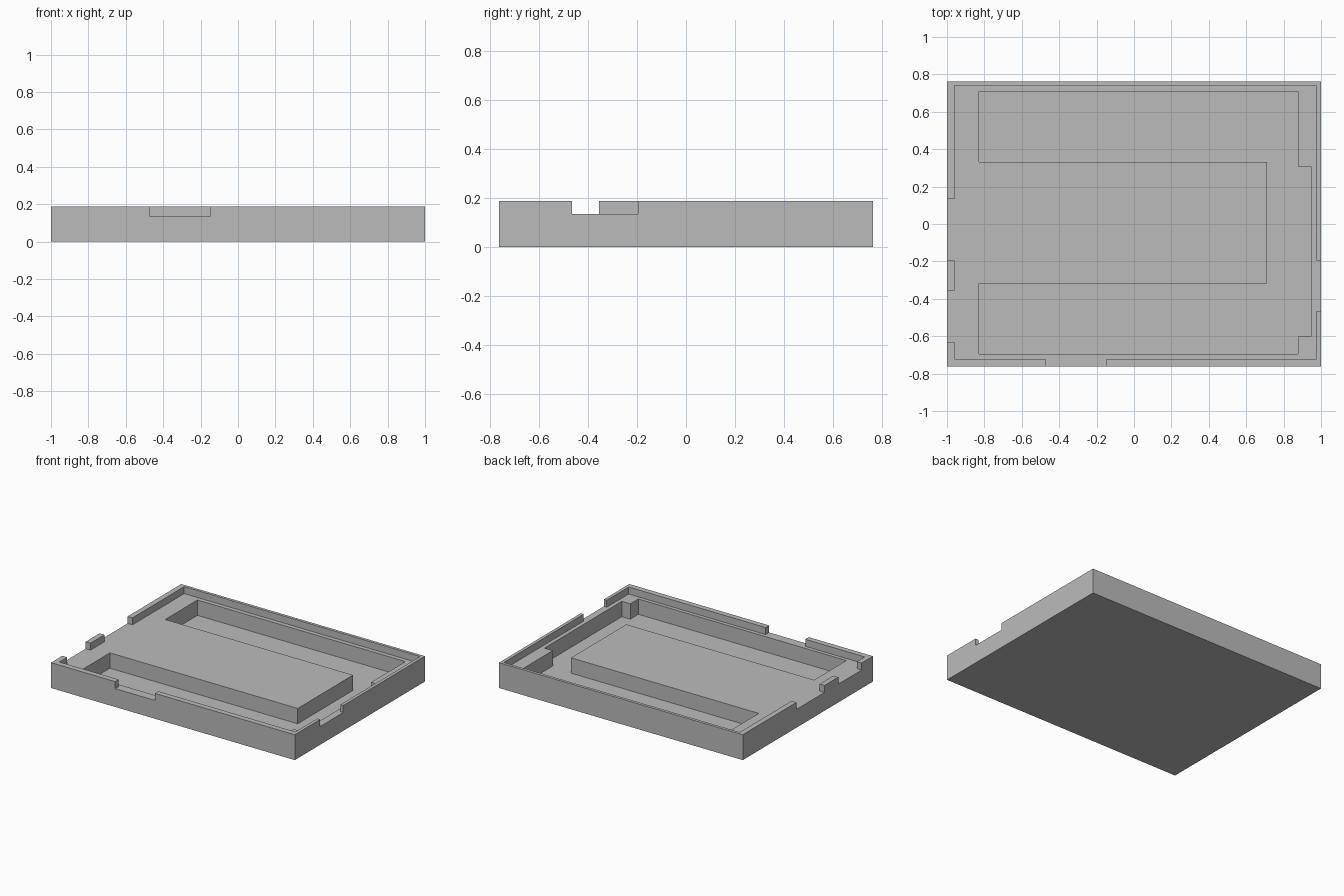
import bpy, bmesh

if "Cube" in bpy.data.objects:
    bpy.data.objects.remove(bpy.data.objects["Cube"], do_unlink=True)

X, Y, TOP = 1.0, 0.763, 0.188        # half width, half depth, rim height
SHELF, FLOOR, OVER = 0.136, 0.022, 0.3

grey = bpy.data.materials.new("plain grey")
grey.use_nodes = True
grey.diffuse_color = (0.5, 0.5, 0.5, 1)
grey.node_tree.nodes["Principled BSDF"].inputs["Base Color"].default_value = (0.5, 0.5, 0.5, 1)


def prism(name, outline, z0, z1):
    """Extrude a flat outline from z0 up to z1."""
    bm = bmesh.new()
    base = bm.faces.new([bm.verts.new((x, y, z0)) for x, y in outline])
    top = bmesh.ops.extrude_face_region(bm, geom=[base])["geom"]
    verts = [g for g in top if isinstance(g, bmesh.types.BMVert)]
    bmesh.ops.translate(bm, verts=verts, vec=(0, 0, z1 - z0))
    bmesh.ops.recalc_face_normals(bm, faces=bm.faces)
    mesh = bpy.data.meshes.new(name)
    bm.to_mesh(mesh)
    bm.free()
    mesh.materials.append(grey)
    obj = bpy.data.objects.new(name, mesh)
    bpy.context.collection.objects.link(obj)
    return obj


def rect(x0, x1, y0, y1):
    return [(x0, y0), (x1, y0), (x1, y1), (x0, y1)]


def cut(target, name, outline, z0):
    """Remove everything above z0 inside the outline."""
    cutter = prism(name, outline, z0, OVER)
    cutter.hide_render = True
    mod = target.modifiers.new(name, 'BOOLEAN')
    mod.operation, mod.solver, mod.object = 'DIFFERENCE', 'EXACT', cutter
    bpy.context.view_layer.objects.active = target
    bpy.ops.object.modifier_apply(modifier=name)
    bpy.data.objects.remove(cutter, do_unlink=True)


tray = prism("tray", rect(-X, X, -Y, Y), 0, TOP)

# Recess inside the thin rim
cut(tray, "rim_recess", rect(-0.96, 0.976, -0.722, 0.741), SHELF)

# Openings through the rim: two on the right, one on the left, one in front
cut(tray, "right_back_notch", rect(-1.1, -0.9, -0.195, 0.134), SHELF)
cut(tray, "right_front_notch", rect(-1.1, -0.9, -0.63, -0.356), SHELF)
cut(tray, "left_notch", rect(0.96, 1.1, -0.465, -0.195), SHELF)
cut(tray, "front_notch", rect(-0.473, -0.148, -0.9, -0.71), SHELF)

# Deep C-shaped pocket around the raised centre platform
pocket = [(-0.829, 0.709), (0.878, 0.709), (0.878, 0.307), (0.947, 0.307),
          (0.947, -0.601), (0.878, -0.601), (0.878, -0.695), (-0.829, -0.695),
          (-0.829, -0.317), (0.712, -0.317), (0.712, 0.331), (-0.829, 0.331)]
cut(tray, "pocket", pocket, FLOOR)
